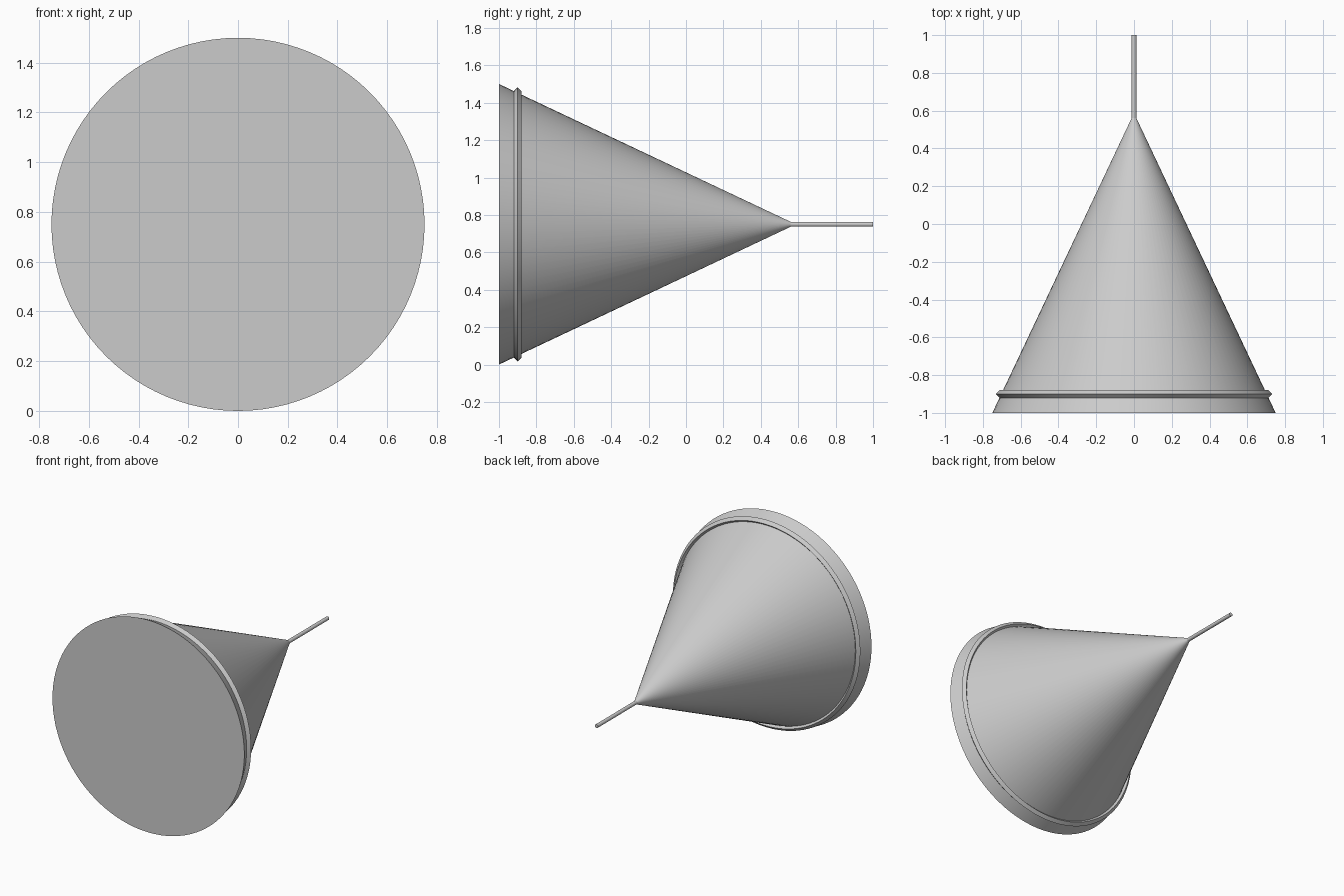
import bpy
import math

cube = bpy.data.objects.get("Cube")
if cube:
    bpy.data.objects.remove(cube, do_unlink=True)

GREY = (0.6, 0.6, 0.6, 1.0)
CENTRE_Z = 0.75
SEGMENTS = 96

grey = bpy.data.materials.new("plain grey")
grey.use_nodes = True
grey.diffuse_color = GREY
grey.node_tree.nodes["Principled BSDF"].inputs["Base Color"].default_value = GREY


def finish(name):
    obj = bpy.context.object
    obj.name = name
    obj.data.materials.append(grey)
    bpy.ops.object.shade_smooth_by_angle(angle=math.radians(30))
    return obj


def cone_along_y(name, y0, y1, r0, r1, segments):
    """Closed tapered solid running from y0 to y1."""
    bpy.ops.mesh.primitive_cone_add(
        vertices=segments, radius1=r0, radius2=r1, depth=y1 - y0,
        location=(0, (y0 + y1) / 2, CENTRE_Z),
        rotation=(-math.pi / 2, 0, 0))
    return finish(name)


# Closed conical body with its wide face at the front
cone_along_y("cone_body", -1.0, 0.56, 0.75, 0.013, SEGMENTS)

# Thin stem at the tip
cone_along_y("stem", 0.55, 1.0, 0.013, 0.013, 24)

# Sharp-edged rib around the body, behind the front face
bpy.ops.mesh.primitive_torus_add(
    major_radius=0.712, minor_radius=0.021,
    major_segments=SEGMENTS, minor_segments=4,
    location=(0, -0.9, CENTRE_Z), rotation=(math.pi / 2, 0, 0))
finish("rim_ring")
